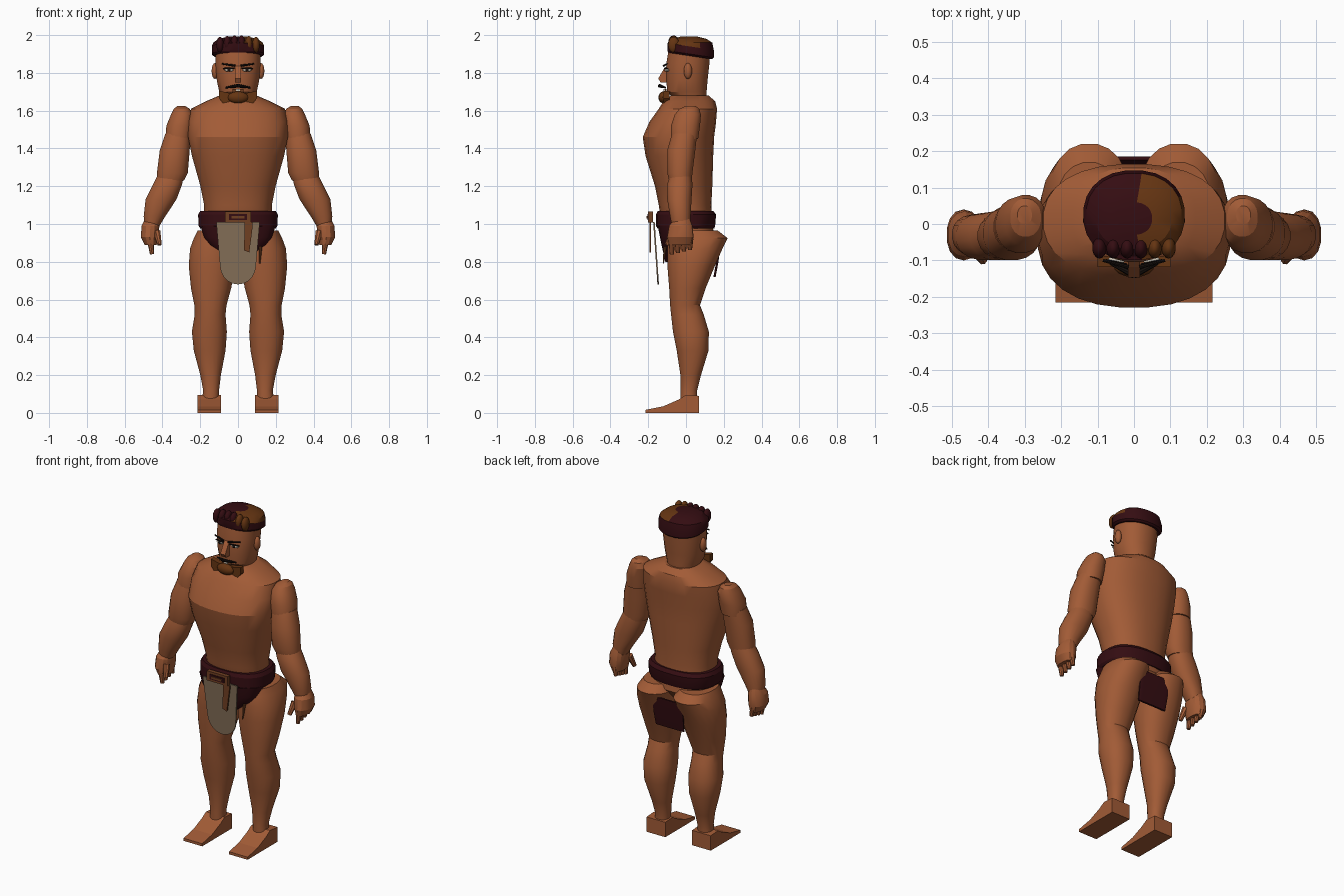
import bpy
import bmesh
from math import cos, sin, pi, radians, copysign
from mathutils import Vector, Matrix

cube = bpy.data.objects.get("Cube")
if cube:
    bpy.data.objects.remove(cube, do_unlink=True)


def material(name, red, green, blue):
    mat = bpy.data.materials.new(name)
    mat.use_nodes = True
    colour = (red, green, blue, 1)
    mat.diffuse_color = colour
    mat.node_tree.nodes["Principled BSDF"].inputs["Base Color"].default_value = colour
    return mat


SKIN = material("tan skin", .36, .105, .037)
MAROON = material("dark maroon", .035, .004, .006)
BROWN = material("hair brown", .13, .035, .006)
LEATHER = material("strap leather", .16, .05, .016)
CLOTH = material("apron cloth", .24, .165, .1)
WHITE = material("eye white", .6, .55, .45)
BLACK = material("black", .008, .005, .004)


def finish(name, bm, mat, angle=25):
    """Turn a bmesh into a named, coloured object."""
    bmesh.ops.recalc_face_normals(bm, faces=bm.faces[:])
    mesh = bpy.data.meshes.new(name)
    bm.to_mesh(mesh)
    bm.free()
    mesh.materials.append(mat)
    obj = bpy.data.objects.new(name, mesh)
    bpy.context.collection.objects.link(obj)
    if angle:
        bpy.ops.object.select_all(action='DESELECT')
        obj.select_set(True)
        bpy.context.view_layer.objects.active = obj
        bpy.ops.object.shade_smooth_by_angle(angle=radians(angle))
    return obj


def loft(name, rings, mat, sides=20, power=2.2, side=1, tilt=None):
    """Skin rounded rings given as (z, x min, x max, y min, y max)."""
    bm = bmesh.new()
    loops = []
    for z, x0, x1, y0, y1 in rings:
        loop = []
        for i in range(sides):
            a = 2 * pi * (i + .5) / sides
            c, s = cos(a), sin(a)
            u = copysign(abs(c) ** (2 / power), c)
            v = copysign(abs(s) ** (2 / power), s)
            x = (x0 + x1) / 2 + u * (x1 - x0) / 2
            y = (y0 + y1) / 2 + v * (y1 - y0) / 2
            dz = tilt(y, z) if tilt else 0
            loop.append(bm.verts.new((side * x, y, z + dz)))
        loops.append(loop)
    for low, high in zip(loops, loops[1:]):
        for i in range(sides):
            j = (i + 1) % sides
            bm.faces.new((low[i], low[j], high[j], high[i]))
    bm.faces.new(loops[0])
    bm.faces.new(loops[-1])
    return finish(name, bm, mat)


def body(name, rings, mat, **options):
    """Loft centred on the middle plane, rings as (z, half width, y min, y max)."""
    return loft(name, [(z, -w, w, y0, y1) for z, w, y0, y1 in rings], mat, **options)


def rod(name, start, end, r1, r2, mat, sides=8):
    """Tapered rod between two points."""
    a, b = Vector(start), Vector(end)
    bm = bmesh.new()
    turn = (b - a).to_track_quat('Z', 'Y').to_matrix().to_4x4()
    bmesh.ops.create_cone(bm, cap_ends=True, segments=sides, radius1=r1, radius2=r2,
                          depth=(b - a).length, matrix=Matrix.Translation((a + b) / 2) @ turn)
    return finish(name, bm, mat, 40)


def ball(name, centre, size, mat):
    bm = bmesh.new()
    bmesh.ops.create_uvsphere(bm, u_segments=14, v_segments=8, radius=1,
                              matrix=Matrix.Translation(centre) @ Matrix.Diagonal((*size, 1)))
    return finish(name, bm, mat, 40)


def prism(name, outline, y, depth, mat, axis='Y', lean=0):
    """Extrude an outline: (x, z) along y, or (y, z) along x."""
    bm = bmesh.new()
    place = (lambda p, d: (p[0], d + lean * p[1], p[1])) if axis == 'Y' else (lambda p, d: (d, *p))
    face = bm.faces.new([bm.verts.new(place(p, y)) for p in outline])
    grown = bmesh.ops.extrude_face_region(bm, geom=[face])["geom"]
    push = (0, depth, 0) if axis == 'Y' else (depth, 0, 0)
    bmesh.ops.translate(bm, vec=push, verts=[g for g in grown if isinstance(g, bmesh.types.BMVert)])
    return finish(name, bm, mat, 0)


def rect(x0, x1, z0, z1):
    return [(x0, z0), (x1, z0), (x1, z1), (x0, z1)]


# Trunk, neck and head
body("torso", [(.88, .1, -.06, .1), (.94, .18, -.1, .15), (1.0, .18, -.13, .14), (1.1, .18, -.145, .135),
               (1.2, .2, -.165, .14), (1.36, .245, -.215, .145), (1.46, .265, -.23, .15),
               (1.54, .265, -.195, .16), (1.61, .25, -.145, .165), (1.65, .17, -.12, .155),
               (1.68, .1, -.08, .12)], SKIN, sides=28, power=2.3)
body("head", [(1.62, .085, -.06, .1), (1.68, .09, -.08, .11), (1.7, .1, -.1, .11), (1.76, .113, -.105, .115),
              (1.85, .12, -.105, .125), (1.94, .12, -.09, .13), (1.97, .08, -.05, .09)], SKIN, sides=24)

# Hair cap with a sloped hem, brown on the upper left half
hair = body("hair_cap", [(1.89, .128, -.095, .138), (1.9, .14, -.1, .148), (1.94, .14, -.1, .148),
                         (1.96, .132, -.09, .14), (1.98, .105, -.07, .11), (1.992, .05, -.03, .06)],
            MAROON, sides=24, tilt=lambda y, z: .15 * (.02 - y) if z < 1.95 else 0)
hair.data.materials.append(BROWN)
for face in hair.data.polygons:
    if face.center.x > .02 and face.center.z > 1.945:
        face.material_index = 1
for i in range(6):
    x = -.095 + .038 * i
    top = 1.985 - .9 * x * x
    shade = BROWN if x > .02 else MAROON
    ball(f"front_curl_{i}", (x, -.065, top - .028), (.02, .03, .042), shade)

# Face
prism("nose", [(-.1, 1.84), (-.118, 1.82), (-.147, 1.77), (-.135, 1.75), (-.1, 1.75)], -.016, .032, SKIN, 'X')
prism("beard", [(-.1, 1.705), (-.1, 1.665), (-.08, 1.64), (.08, 1.64), (.1, 1.665), (.1, 1.705),
                (.03, 1.69), (-.03, 1.69)], -.118, .03, BROWN)
ball("goatee", (0, -.118, 1.67), (.055, .028, .032), BROWN)
prism("lips", rect(-.03, .03, 1.7, 1.716), -.112, .009, LEATHER)
prism("teeth", rect(-.01, .01, 1.703, 1.716), -.118, .008, WHITE)

for side, label in ((1, "left"), (-1, "right")):
    rod(label + "_moustache", (0, -.14, 1.732), (side * .065, -.108, 1.722), .01, .004, BLACK)
    rod(label + "_brow", (side * .015, -.118, 1.838), (side * .085, -.1, 1.848), .006, .004, BLACK)
    ball(label + "_eye", (side * .048, -.1, 1.815), (.024, .012, .009), WHITE)
    ball(label + "_pupil", (side * .048, -.109, 1.815), (.009, .005, .009), BLACK)
    rod(label + "_eyelid", (side * .02, -.112, 1.825), (side * .078, -.1, 1.823), .004, .004, BLACK)
    ball(label + "_ear", (side * .122, .01, 1.81), (.018, .022, .042), SKIN)

    # Arm: shoulder, upper arm, forearm and palm
    loft(label + "_shoulder", [(1.45, .25, .385, -.08, .065), (1.52, .24, .38, -.08, .075),
                               (1.58, .24, .355, -.06, .08), (1.61, .255, .34, -.035, .07),
                               (1.625, .28, .32, 0, .05)], SKIN, side=side)
    loft(label + "_upper_arm", [(1.23, .285, .43, -.09, .03), (1.27, .265, .43, -.1, .035),
                                (1.39, .255, .415, -.1, .05), (1.48, .25, .385, -.075, .06)],
         SKIN, side=side)
    loft(label + "_forearm", [(.99, .415, .495, -.075, .02), (1.04, .385, .5, -.085, .025),
                              (1.13, .325, .49, -.1, .03), (1.21, .295, .45, -.1, .035),
                              (1.26, .285, .425, -.085, .03)], SKIN, side=side)
    loft(label + "_palm", [(.89, .43, .495, -.09, .03), (.93, .42, .515, -.1, .04),
                           (.99, .415, .512, -.09, .035), (1.03, .425, .49, -.06, .02)],
         SKIN, sides=14, side=side)
    for i in range(4):
        y = -.075 + .032 * i
        rod(f"{label}_finger_{i}", (side * .465, y, .92), (side * .455, y, .84 + .008 * i),
            .018, .011, SKIN)
    rod(label + "_thumb", (side * .43, -.07, .96), (side * .415, -.1, .89), .02, .012, SKIN)

    # Leg: buttock, thigh, calf and foot
    loft(label + "_leg", [(.07, .1, .19, -.03, .06), (.12, .1, .185, -.03, .06), (.2, .09, .2, -.03, .08),
                          (.33, .065, .235, -.05, .12), (.43, .058, .245, -.07, .122),
                          (.52, .065, .23, -.08, .095), (.57, .06, .232, -.085, .075),
                          (.66, .035, .25, -.09, .105), (.78, .012, .262, -.1, .155),
                          (.87, .008, .255, -.1, .195), (.925, .01, .235, -.095, .222),
                          (.965, .03, .215, -.08, .17)], SKIN, side=side)
    x = .09 if side > 0 else -.215
    prism(label + "_foot", [(.07, 0), (.07, .09), (.0, .095), (-.04, .07), (-.12, .035),
                            (-.215, .016), (-.215, 0)], x, .125, SKIN, 'X')

# Belt and loincloth
body("belt", [(.975, .2, -.15, .15), (.99, .21, -.16, .155), (1.05, .212, -.16, .16),
              (1.07, .2, -.15, .145)], MAROON, sides=28, power=2.5)
body("briefs", [(.8, .03, -.11, 0), (.89, .155, -.13, .0), (.93, .18, -.138, .01), (.99, .2, -.15, .05)],
     MAROON, sides=24, power=2.8)
body("rear_flap", [(.72, .095, .145, .157), (.8, .1, .16, .172), (.9, .1, .175, .185)], MAROON,
     sides=16, power=6)

# Apron with rounded lower end, buckle and hanging strap
curve = [(.095 * cos(pi + pi * i / 10), .78 + .1 * sin(pi + pi * i / 10)) for i in range(11)]
prism("apron", curve + [(.115, 1.01), (-.115, 1.01)], -.105, .008, CLOTH, lean=-.068)
prism("buckle", rect(-.07, .07, 1.008, 1.066), -.2, .025, LEATHER)
prism("buckle_inlay", rect(-.048, .048, 1.022, 1.052), -.204, .006, MAROON)
prism("buckle_pin", rect(-.035, .035, 1.03, 1.043), -.209, .006, LEATHER)
prism("strap", [(.032, .86), (.06, .85), (.078, .99), (.078, 1.01), (.035, 1.01)], -.194, .009, LEATHER)
rod("strap_tie", (.12, -.11, .88), (.115, -.12, .79), .009, .003, LEATHER)
